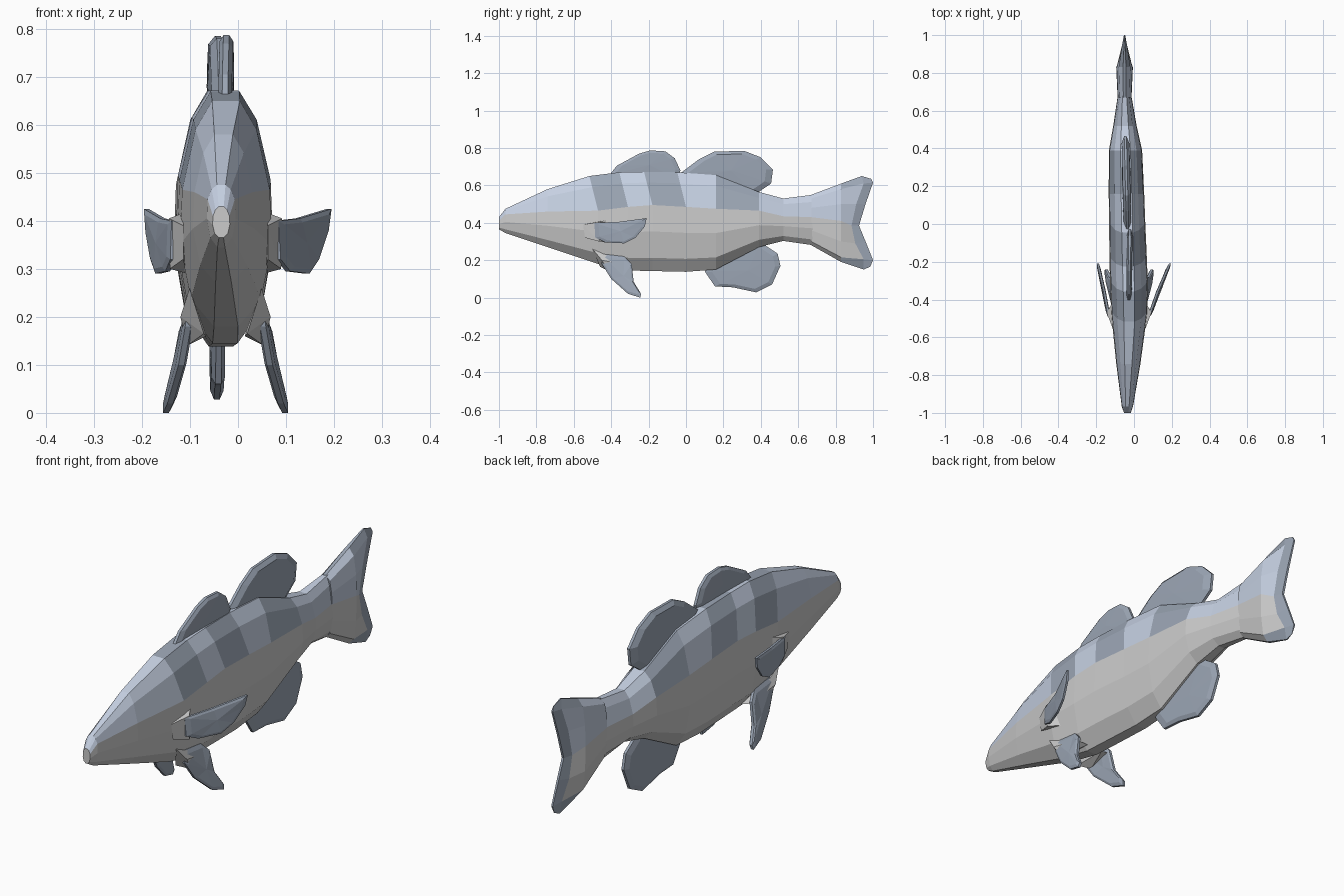
import bpy, bmesh
from mathutils import Vector

if "Cube" in bpy.data.objects:
    bpy.data.objects.remove(bpy.data.objects["Cube"])


def material(name, rgb):
    m = bpy.data.materials.new(name)
    m.diffuse_color = (*rgb, 1)
    m.use_nodes = True
    m.node_tree.nodes["Principled BSDF"].inputs["Base Color"].default_value = m.diffuse_color
    return m


UPPER = material("back_blue", (0.56, 0.63, 0.76))
DARK = material("fin_slate", (0.33, 0.38, 0.46))
LOWER = material("belly_grey", (0.76, 0.76, 0.77))


def finish(bm, name, mats):
    bmesh.ops.recalc_face_normals(bm, faces=bm.faces[:])
    me = bpy.data.meshes.new(name)
    bm.to_mesh(me)
    bm.free()
    for m in mats:
        me.materials.append(m)
    ob = bpy.data.objects.new(name, me)
    bpy.context.collection.objects.link(ob)
    return ob


# Body: 12-sided rings (y, centre x, half width, top z, colour line z, bottom z)
stations = [
    (-1.00, -.035, .018, .43, .41, .365),
    (-.965, -.035, .030, .475, .445, .345),
    (-.74, -.030, .064, .58, .46, .27),
    (-.47, -.025, .096, .65, .465, .18),
    (-.31, -.027, .100, .67, .485, .145),
    (-.18, -.031, .099, .672, .495, .142),
    (.00, -.036, .096, .67, .485, .138),
    (.16, -.040, .094, .655, .475, .15),
    (.39, -.045, .088, .565, .465, .27),
    (.52, -.048, .062, .53, .435, .303),
    (.68, -.050, .036, .55, .43, .28),
]
STRIPES = (3, 5, 7)

bm = bmesh.new()
rings = []
for y, cx, w, top, line, bot in stations:
    up, dn = top - line, line - bot
    half = [(.30 * w, top), (.66 * w, line + .68 * up), (.95 * w, line),
            (w, line - .40 * dn), (.76 * w, line - .80 * dn), (.26 * w, bot)]
    lean = .05 if -.5 < y < .1 else 0
    pts = half + [(-x, z) for x, z in reversed(half)]
    rings.append([bm.verts.new((cx + x, y - lean * max(0, z - line) / .2, z)) for x, z in pts])
for i in range(len(rings) - 1):
    a, b = rings[i], rings[i + 1]
    for j in range(12):
        k = (j + 1) % 12
        f = bm.faces.new((a[j], a[k], b[k], b[j]))
        if j in (0, 1, 9, 10, 11):
            f.material_index = 1 if i in STRIPES else 0
        else:
            f.material_index = 2
for r in (rings[0], rings[-1]):
    bm.faces.new(r).material_index = 2
finish(bm, "body", (UPPER, DARK, LOWER))

# Tail: columns of (y, z) from top to bottom, thick in the middle, thin dark rim
cols = [
    (.037, [(.67, .55), (.67, .53), (.67, .48), (.67, .43), (.67, .36), (.67, .30), (.67, .28)]),
    (.044, [(.83, .61), (.83, .58), (.83, .50), (.83, .41), (.83, .30), (.83, .215), (.83, .19)]),
    (.018, [(.94, .65), (.95, .61), (.91, .50), (.885, .385), (.905, .29), (.95, .205), (.95, .15)]),
    (.005, [(.99, .635), (1.0, .615), (.96, .50), (.925, .385), (.96, .30), (1.0, .20), (.985, .165)]),
]
thick = (.18, .7, .95, 1, .95, .7, .18)
bm = bmesh.new()
grid = {}
for s in (-1, 1):
    for c, (hw, pts) in enumerate(cols):
        for r, (y, z) in enumerate(pts):
            grid[s, c, r] = bm.verts.new((-.05 + s * hw * thick[r], y, z))
for s in (-1, 1):
    for c in range(3):
        for r in range(6):
            f = bm.faces.new([grid[s, c, r], grid[s, c + 1, r], grid[s, c + 1, r + 1], grid[s, c, r + 1]])
            rim = c == 2 or (c == 1 and r in (0, 5))
            f.material_index = 1 if rim else (0 if r < 3 else 2)
border = ([(c, 0) for c in range(4)] + [(3, r) for r in range(1, 7)]
          + [(c, 6) for c in (2, 1, 0)] + [(0, r) for r in range(5, 0, -1)])
for p, q in zip(border, border[1:] + border[:1]):
    f = bm.faces.new([grid[-1, *p], grid[-1, *q], grid[1, *q], grid[1, *p]])
    f.material_index = 1
finish(bm, "tail_fin", (UPPER, DARK, LOWER))


# Fin: outline thickened along x, with a bevelled rim and fuller middle
def fin(name, outline, edge=.006, mid=.014):
    pts = [Vector(p) for p in outline]
    n = len(pts)
    c = sum(pts, Vector()) / n
    bm = bmesh.new()
    outer = {}
    for s in (-1, 1):
        def put(p, t):
            return bm.verts.new(p + Vector((s * t, 0, 0)))
        o = outer[s] = [put(p, edge) for p in pts]
        inner = [put(p.lerp(c, .16), mid) for p in pts]
        hub = put(c, mid * 1.15)
        for i in range(n):
            j = (i + 1) % n
            bm.faces.new((o[i], o[j], inner[j], inner[i]))
            bm.faces.new((inner[i], inner[j], hub))
    for i in range(n):
        j = (i + 1) % n
        bm.faces.new((outer[-1][i], outer[-1][j], outer[1][j], outer[1][i]))
    finish(bm, name, (DARK,))


def flat(x0, x1, yz):
    y0, y1 = yz[0][0], max(p[0] for p in yz)
    return [(x0 + (x1 - x0) * (y - y0) / (y1 - y0), y, z) for y, z in yz]


fin("front_dorsal_fin", flat(-.027, -.022, [
    (-.41, .655), (-.37, .705), (-.25, .77), (-.19, .787), (-.11, .782),
    (-.06, .745), (-.03, .68), (-.04, .63), (-.3, .63)]))
fin("rear_dorsal_fin", flat(-.034, -.046, [
    (-.03, .665), (.07, .74), (.15, .78), (.31, .785), (.40, .75), (.465, .685),
    (.455, .61), (.375, .555), (.2, .60), (.0, .63)]), mid=.02)
fin("anal_fin", flat(-.04, -.046, [
    (.1, .14), (.155, .06), (.25, .055), (.375, .028), (.46, .07), (.505, .17),
    (.49, .235), (.40, .295), (.25, .25)]))


# Fleshy fin root: convex lump on the flank
def root(name, pts):
    bm = bmesh.new()
    for p in pts:
        bm.verts.new(p)
    bmesh.ops.convex_hull(bm, input=bm.verts[:])
    finish(bm, name, (LOWER,))


# Paired fins, given as (offset from the body centre, y, z)
CX = -.026
pectoral = [(.105, -.49, .40), (.15, -.36, .405), (.216, -.21, .425), (.210, -.22, .38),
            (.190, -.27, .32), (.170, -.33, .29), (.13, -.43, .295), (.110, -.485, .32)]
pelvic = [(.07, -.46, .235), (.078, -.45, .18), (.092, -.40, .10), (.115, -.31, .02),
          (.124, -.245, .0), (.120, -.24, .02), (.102, -.28, .085), (.085, -.29, .18), (.07, -.33, .22)]
pectoral_root = [(.088, -.55, .39), (.118, -.47, .405), (.116, -.465, .30), (.088, -.54, .32),
                 (.08, -.40, .42), (.08, -.40, .29)]
pelvic_root = [(.045, -.46, .165), (.094, -.45, .20), (.08, -.41, .14), (.085, -.30, .17),
               (.04, -.29, .16), (.075, -.50, .26)]
for side, s in (("right", 1), ("left", -1)):
    def place(pts, spread=1):
        return [(CX + s * (.11 + (x - .11) * spread), y, z) for x, y, z in pts]
    # the left pectoral fin lies closer to the body
    fin(side + "_pectoral_fin", place(pectoral, 1 if s > 0 else .52), .005, .009)
    fin(side + "_pelvic_fin", place(pelvic), .006, .011)
    root(side + "_pectoral_root", place(pectoral_root))
    root(side + "_pelvic_root", place(pelvic_root))
